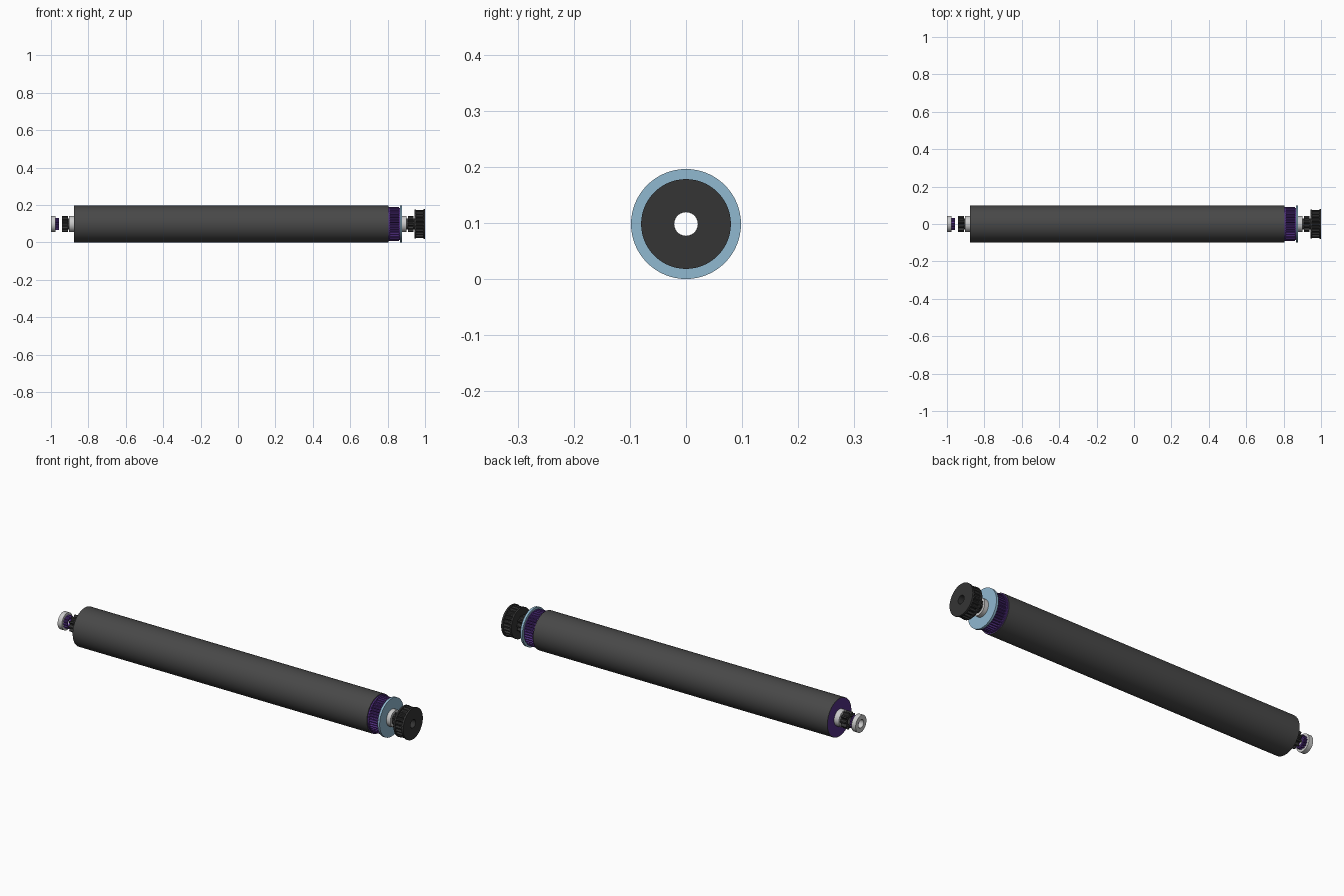
import bpy, bmesh, math

if "Cube" in bpy.data.objects:
    bpy.data.objects.remove(bpy.data.objects["Cube"])

AXIS_Z = 0.098
BORE = 0.021


def material(name, rgb):
    m = bpy.data.materials.new(name)
    m.diffuse_color = (*rgb, 1)
    m.use_nodes = True
    m.node_tree.nodes["Principled BSDF"].inputs["Base Color"].default_value = m.diffuse_color
    return m


ROLLER = material("rubber", (0.065, 0.065, 0.065))
BLACK = material("black_plastic", (0.035, 0.035, 0.035))
PURPLE = material("purple_plastic", (0.09, 0.03, 0.24))
BLUE = material("blue_plastic", (0.28, 0.48, 0.63))


def tube(name, x0, x1, radii, bore, mat=None):
    """Hollow disc along x; radii gives the outer radius at each step round."""
    bm = bmesh.new()
    n = len(radii)
    loops = []
    for x, rs in ((x0, radii), (x1, radii), (x1, [bore] * n), (x0, [bore] * n)):
        loops.append([bm.verts.new((x, r * math.cos(2 * math.pi * i / n),
                                    AXIS_Z + r * math.sin(2 * math.pi * i / n)))
                      for i, r in enumerate(rs)])
    for k in range(4):
        a, b = loops[k], loops[(k + 1) % 4]
        for i in range(n):
            j = (i + 1) % n
            bm.faces.new((a[i], a[j], b[j], b[i]))
    bmesh.ops.recalc_face_normals(bm, faces=bm.faces)
    mesh = bpy.data.meshes.new(name)
    bm.to_mesh(mesh)
    bm.free()
    ob = bpy.data.objects.new(name, mesh)
    bpy.context.collection.objects.link(ob)
    if mat:
        mesh.materials.append(mat)
    bpy.ops.object.select_all(action='DESELECT')
    ob.select_set(True)
    bpy.context.view_layer.objects.active = ob
    bpy.ops.object.shade_smooth_by_angle(angle=math.radians(20))
    return ob


def ring(name, x0, x1, r, bore=BORE, mat=None):
    return tube(name, x0, x1, [r] * 64, bore, mat)


def gear(name, x0, x1, r, root, teeth, bore=BORE, mat=None):
    return tube(name, x0, x1, [r, r, root, root] * teeth, bore, mat)


# Roller: rubber sleeve over a purple core
ring("roller_sleeve", -0.876, 0.805, 0.098, 0.095, ROLLER)
ring("roller_core", -0.876, 0.805, 0.095, 0.043, PURPLE)

# Purple toothed ring and blue flange on the right end
ring("gear_inner_rim", 0.805, 0.812, 0.092, 0.043, PURPLE)
gear("roller_gear", 0.812, 0.862, 0.090, 0.082, 40, 0.043, PURPLE)
ring("gear_outer_rim", 0.862, 0.868, 0.086, 0.043, PURPLE)
ring("flange", 0.866, 0.878, 0.098, 0.043, BLUE)

# Bearing hubs at both ends
ring("right_hub", 0.80, 0.900, 0.043)
ring("left_hub", -0.904, -0.80, 0.043)

# Right drive pulley
ring("right_coupler_core", 0.898, 0.945, 0.030, BORE, BLACK)
gear("right_coupler", 0.910, 0.938, 0.043, 0.032, 10, BORE, BLACK)
ring("pulley_inner_flange", 0.943, 0.951, 0.078, BORE, BLACK)
gear("pulley_teeth", 0.951, 0.991, 0.076, 0.068, 24, BORE, BLACK)
ring("pulley_outer_flange", 0.991, 1.0, 0.080, BORE, BLACK)

# Left coupler
ring("left_coupler_core", -0.925, -0.903, 0.030, BORE, BLACK)
gear("left_coupler", -0.940, -0.910, 0.043, 0.030, 10, BORE, BLACK)

# Left end cap with its small purple gear
ring("end_cap", -1.0, -0.976, 0.044)
gear("end_cap_gear", -0.976, -0.956, 0.033, 0.028, 14, BORE, PURPLE)
